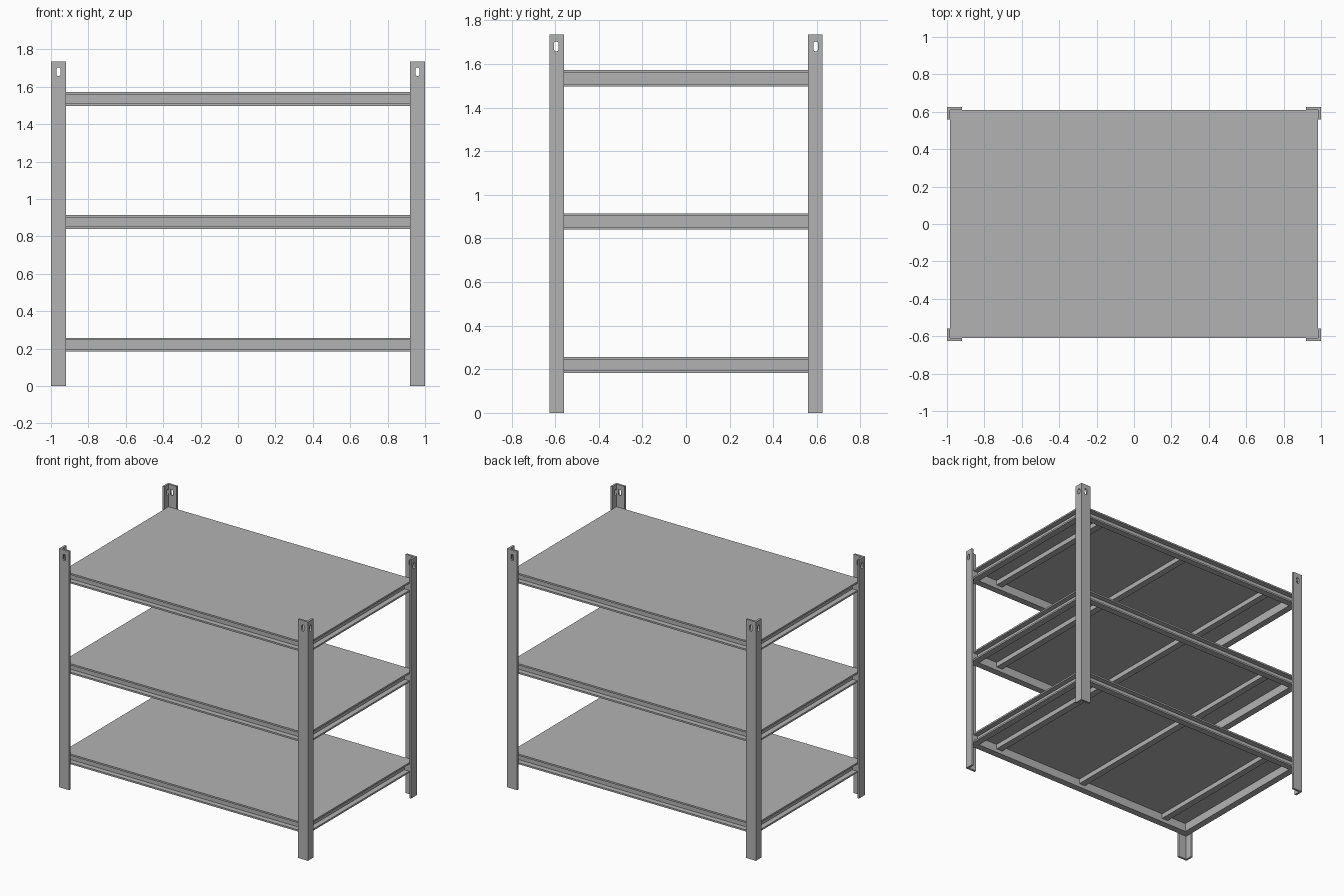
import bpy, bmesh, math
from mathutils import Matrix

cube = bpy.data.objects.get("Cube")
if cube:
    bpy.data.objects.remove(cube, do_unlink=True)

steel = bpy.data.materials.new("grey_steel")
steel.use_nodes = True
grey = (0.45, 0.45, 0.45, 1)
steel.diffuse_color = grey
steel.node_tree.nodes["Principled BSDF"].inputs["Base Color"].default_value = grey

# Overall sizes
HALF_X, HALF_Y, POST_H = 1.0, 0.625, 1.735
FLANGE_X, FLANGE_Y, WALL = 0.08, 0.065, 0.015
IN_X, IN_Y = HALF_X - WALL, HALF_Y - WALL
SHELF_TOPS = {"lower": 0.257, "middle": 0.914, "upper": 1.571}
SHEET, BEAM_H, BEAM_D = 0.012, 0.074, 0.05


def prism(name, profile, length, matrix=Matrix()):
    """Extrude a closed 2D profile along its local z, then place it."""
    bm = bmesh.new()
    face = bm.faces.new([bm.verts.new((a, b, 0)) for a, b in profile])
    top = bmesh.ops.extrude_face_region(bm, geom=[face])["geom"]
    bmesh.ops.translate(bm, vec=(0, 0, length),
                        verts=[v for v in top if isinstance(v, bmesh.types.BMVert)])
    bmesh.ops.transform(bm, matrix=matrix, verts=bm.verts)
    bmesh.ops.recalc_face_normals(bm, faces=bm.faces)
    mesh = bpy.data.meshes.new(name)
    bm.to_mesh(mesh)
    bm.free()
    mesh.materials.append(steel)
    obj = bpy.data.objects.new(name, mesh)
    bpy.context.collection.objects.link(obj)
    return obj


def rectangle(w, h):
    return [(-w / 2, -h / 2), (w / 2, -h / 2), (w / 2, h / 2), (-w / 2, h / 2)]


def slot_profile(w, h, steps=8):
    """Upright slot with round ends."""
    r, pts = w / 2, []
    for side in (1, -1):
        for i in range(steps + 1):
            a = math.pi * i / steps
            pts.append((side * r * math.cos(a), side * (h / 2 - r + r * math.sin(a))))
    return pts


def cut(target, cutter):
    cutter.hide_render = True
    mod = target.modifiers.new("slot", "BOOLEAN")
    mod.operation, mod.solver, mod.object = "DIFFERENCE", "EXACT", cutter
    bpy.context.view_layer.update()
    bpy.context.view_layer.objects.active = target
    bpy.ops.object.modifier_apply(modifier=mod.name)
    bpy.data.objects.remove(cutter, do_unlink=True)


# Angle posts with a slot near the top of each flange
upright = Matrix.Rotation(math.pi / 2, 4, "X")
turned = Matrix.Rotation(math.pi / 2, 4, "Z") @ upright
for sx, x_name in ((1, "left"), (-1, "right")):
    for sy, y_name in ((-1, "front"), (1, "back")):
        corner = [(0, 0), (FLANGE_X, 0), (FLANGE_X, WALL), (WALL, WALL),
                  (WALL, FLANGE_Y), (0, FLANGE_Y)]
        profile = [(sx * (HALF_X - a), sy * (HALF_Y - b)) for a, b in corner]
        post = prism(f"{y_name}_{x_name}_post", profile, POST_H)
        slot = slot_profile(0.022, 0.045)
        front_at = Matrix.Translation((sx * 0.96, sy * HALF_Y + 0.03, 1.68))
        side_at = Matrix.Translation((sx * HALF_X - 0.03, sy * 0.595, 1.68))
        cut(post, prism("slot_cutter", slot, 0.06, front_at @ upright))
        cut(post, prism("slot_cutter", slot, 0.06, side_at @ turned))

# Shelves: deck sheet, outward-open edge channels and cross ribs
for level, top in SHELF_TOPS.items():
    under, bottom = top - SHEET, top - BEAM_H
    prism(f"{level}_deck", rectangle(2 * IN_X, 2 * IN_Y), SHEET,
          Matrix.Translation((0, 0, under)))

    # Channel section: local a points outward, b points up
    section = [(0, bottom), (BEAM_D, bottom), (BEAM_D, bottom + SHEET),
               (SHEET, bottom + SHEET), (SHEET, under), (0, under)]
    for s, y_name, x_name in ((1, "back", "left"), (-1, "front", "right")):
        long_profile = [(s * (IN_Y - BEAM_D + a), b) for a, b in section]
        along_x = Matrix(((0, 0, 1, -IN_X), (1, 0, 0, 0), (0, 1, 0, 0), (0, 0, 0, 1)))
        prism(f"{level}_{y_name}_beam", long_profile, 2 * IN_X, along_x)

        end_profile = [(s * (IN_X - BEAM_D + a), b) for a, b in section]
        run = IN_Y - BEAM_D
        along_y = Matrix(((1, 0, 0, 0), (0, 0, 1, -run), (0, 1, 0, 0), (0, 0, 0, 1)))
        prism(f"{level}_{x_name}_beam", end_profile, 2 * run, along_y)

    for x, rib in ((-0.75, "right"), (0, "centre"), (0.75, "left")):
        prism(f"{level}_{rib}_rib", rectangle(0.05, 2 * (IN_Y - BEAM_D)), 0.035,
              Matrix.Translation((x, 0, under - 0.035)))
